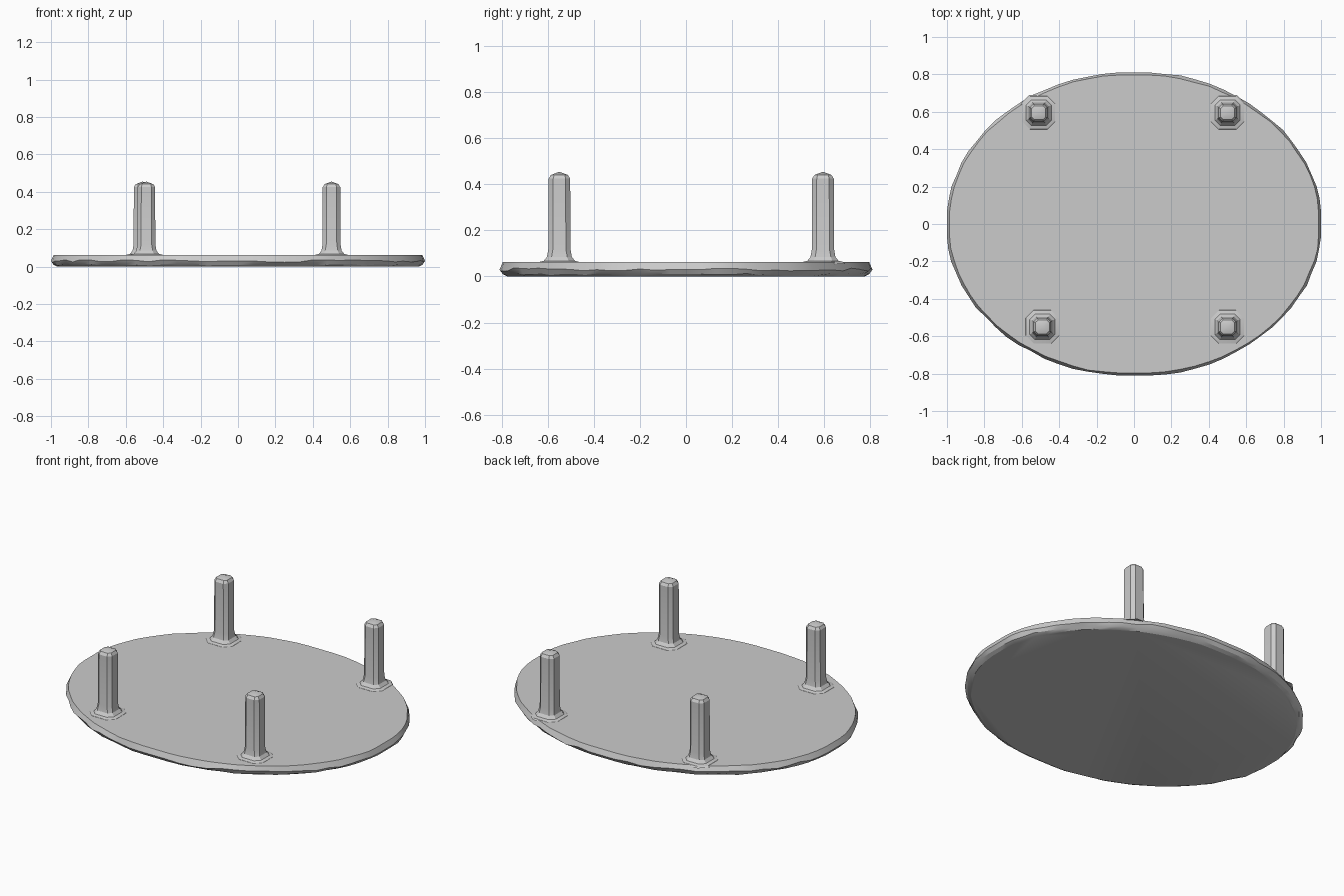
import bpy, bmesh, math, random

if "Cube" in bpy.data.objects:
    bpy.data.objects.remove(bpy.data.objects["Cube"])

random.seed(4)

grey = bpy.data.materials.new("plain grey")
grey.diffuse_color = (0.6, 0.6, 0.6, 1)
grey.use_nodes = True
grey.node_tree.nodes["Principled BSDF"].inputs["Base Color"].default_value = grey.diffuse_color


def loft(name, rings, apex=None):
    """Skin a stack of equal-length rings, capping the ends."""
    bm = bmesh.new()
    loops = [[bm.verts.new(p) for p in ring] for ring in rings]
    n = len(loops[0])
    for low, high in zip(loops, loops[1:]):
        for i in range(n):
            j = (i + 1) % n
            bm.faces.new((low[i], low[j], high[j], high[i]))
    bm.faces.new(loops[0][::-1])
    if apex:
        tip = bm.verts.new(apex)
        for i in range(n):
            bm.faces.new((loops[-1][i], loops[-1][(i + 1) % n], tip))
    else:
        bm.faces.new(loops[-1])
    mesh = bpy.data.meshes.new(name)
    bm.to_mesh(mesh)
    bm.free()
    mesh.materials.append(grey)
    obj = bpy.data.objects.new(name, mesh)
    bpy.context.collection.objects.link(obj)
    bpy.ops.object.select_all(action='DESELECT')
    obj.select_set(True)
    bpy.context.view_layer.objects.active = obj
    bpy.ops.object.shade_smooth_by_angle(angle=math.radians(25))
    return obj


def clamp(v, limit):
    return max(-limit, min(limit, v))


def oval(z, inset, rough, zrough, sides=76):
    """Oval ring with four flattened ends and a roughly chipped outline."""
    ring = []
    for i in range(sides):
        a = 2 * math.pi * i / sides
        x, y = 1.01 * math.cos(a), 0.82 * math.sin(a)
        flat = abs(x) > 1.0 or abs(y) > 0.81
        d = inset + (0 if flat else random.uniform(0, rough))
        dz = 0 if flat else random.uniform(-zrough, zrough)
        ring.append((clamp(x, 1.0) - d * math.cos(a),
                     clamp(y, 0.81) - d * math.sin(a), z + dz))
    return ring


# Oval slab with a chipped rim
loft("oval_top", [oval(0.0, 0.035, 0.006, 0),
                  oval(0.010, 0.014, 0.010, 0.004),
                  oval(0.030, 0.0, 0.008, 0.007),
                  oval(0.062, 0.014, 0.006, 0)])


def chamfered_square(cx, cy, z, half, cut):
    """Square ring with cut corners."""
    h, c = half, half - cut
    pts = [(h, -c), (h, c), (c, h), (-c, h), (-h, c), (-h, -c), (-c, -h), (c, -h)]
    return [(cx + x, cy + y, z) for x, y in pts]


# (height, half width, corner cut) up the leg: flared foot, shaft, domed end
LEG = [(0.055, 0.095, 0.045), (0.063, 0.088, 0.042), (0.068, 0.068, 0.028),
       (0.085, 0.054, 0.020), (0.12, 0.048, 0.020), (0.425, 0.047, 0.020),
       (0.441, 0.037, 0.014)]

# Four upright legs
for name, x, y in (("back_left_leg", -0.51, 0.595), ("back_right_leg", 0.50, 0.595),
                   ("front_left_leg", -0.49, -0.55), ("front_right_leg", 0.50, -0.55)):
    loft(name, [chamfered_square(x, y, z, h, c) for z, h, c in LEG], (x, y, 0.455))
